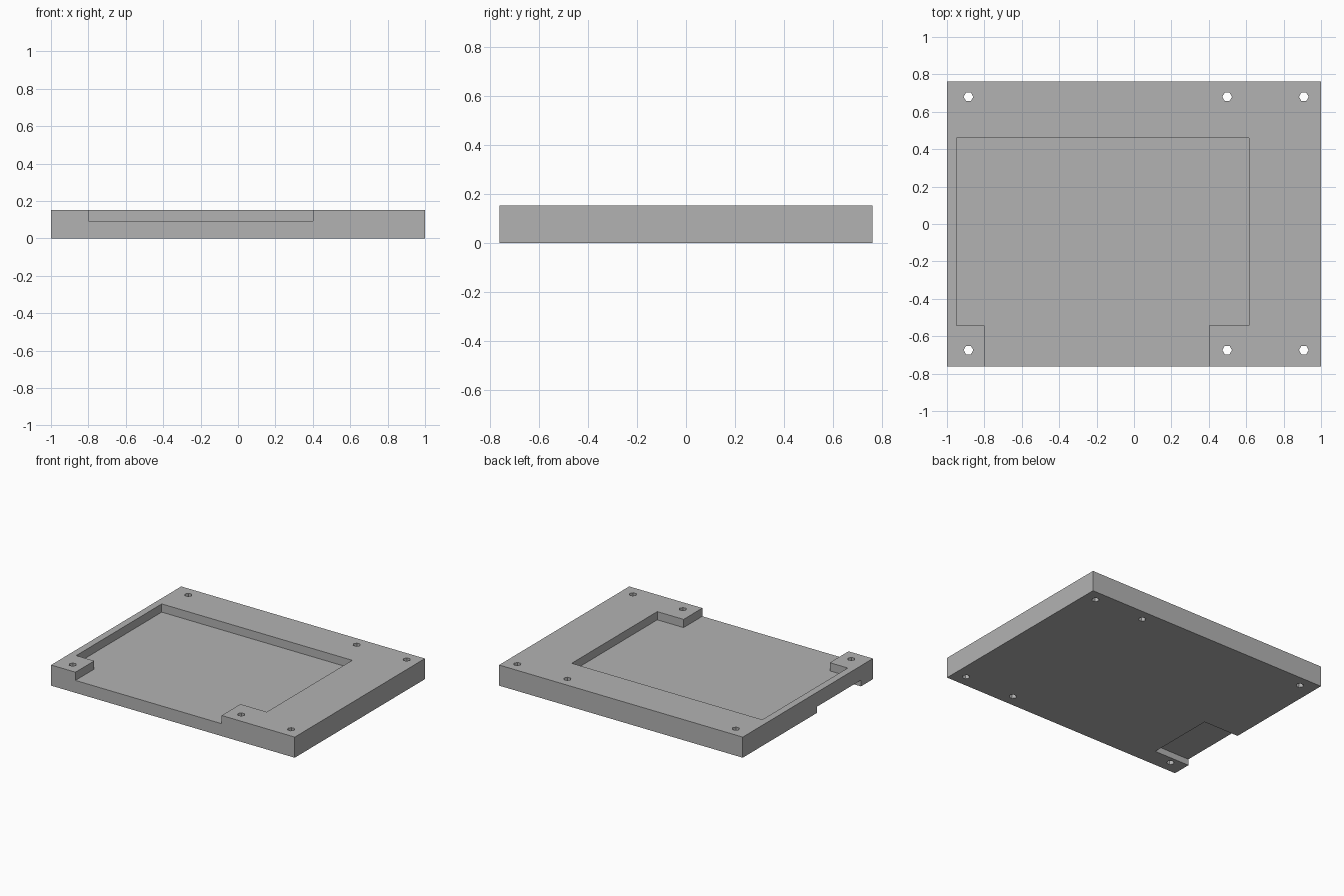
import bpy
import bmesh
import math
from mathutils import Matrix, Vector

if "Cube" in bpy.data.objects:
    bpy.data.objects.remove(bpy.data.objects["Cube"], do_unlink=True)

HALF_DEPTH = 0.763
HEIGHT = 0.153
FLOOR = 0.092
OVER = 0.1  # how far cutters stick out


def make_object(name, bm):
    mesh = bpy.data.meshes.new(name)
    bm.to_mesh(mesh)
    bm.free()
    obj = bpy.data.objects.new(name, mesh)
    bpy.context.collection.objects.link(obj)
    return obj


def make_box(name, low, high):
    low, high = Vector(low), Vector(high)
    bm = bmesh.new()
    bmesh.ops.create_cube(bm, size=1, matrix=Matrix.Translation((low + high) / 2)
                          @ Matrix.Diagonal((*(high - low), 1)))
    return make_object(name, bm)


def make_prism(name, outline, bottom, top):
    bm = bmesh.new()
    face = bm.faces.new([bm.verts.new((x, y, bottom)) for x, y in outline])
    extruded = bmesh.ops.extrude_face_region(bm, geom=[face])
    verts = [v for v in extruded["geom"] if isinstance(v, bmesh.types.BMVert)]
    bmesh.ops.translate(bm, verts=verts, vec=(0, 0, top - bottom))
    bmesh.ops.recalc_face_normals(bm, faces=bm.faces)
    return make_object(name, bm)


def cut(target, cutter):
    mod = target.modifiers.new("cut", 'BOOLEAN')
    mod.operation = 'DIFFERENCE'
    mod.solver = 'EXACT'
    mod.object = cutter
    bpy.context.view_layer.objects.active = target
    bpy.ops.object.modifier_apply(modifier=mod.name)
    bpy.data.objects.remove(cutter, do_unlink=True)


# Solid plate
plate = make_box("base_plate", (-1, -HALF_DEPTH, 0), (1, HALF_DEPTH, HEIGHT))

# Shallow pocket with a narrower opening through the front edge
front = -HALF_DEPTH - OVER
pocket = [(-0.8, front), (0.4, front), (0.4, -0.543), (0.616, -0.543),
          (0.616, 0.46), (-0.948, 0.46), (-0.948, -0.543), (-0.8, -0.543)]
cut(plate, make_prism("pocket_cutter", pocket, FLOOR, HEIGHT + OVER))

# Notch in the underside at the right edge
cut(plate, make_box("notch_cutter", (-1 - OVER, -0.623, -OVER), (-0.71, -0.108, 0.046)))

# Six-sided screw holes through the border
for x in (-0.885, 0.498, 0.908):
    for y in (-0.674, 0.68):
        ring = [(x + 0.026 * math.cos(k * math.pi / 3),
                 y + 0.026 * math.sin(k * math.pi / 3)) for k in range(6)]
        cut(plate, make_prism("hole_cutter", ring, -OVER, HEIGHT + OVER))

# Plain grey material
grey = bpy.data.materials.new("grey")
grey.use_nodes = True
colour = (0.45, 0.45, 0.45, 1)
grey.diffuse_color = colour
grey.node_tree.nodes["Principled BSDF"].inputs["Base Color"].default_value = colour
plate.data.materials.clear()
plate.data.materials.append(grey)
for face in plate.data.polygons:
    face.material_index = 0
    face.use_smooth = False
